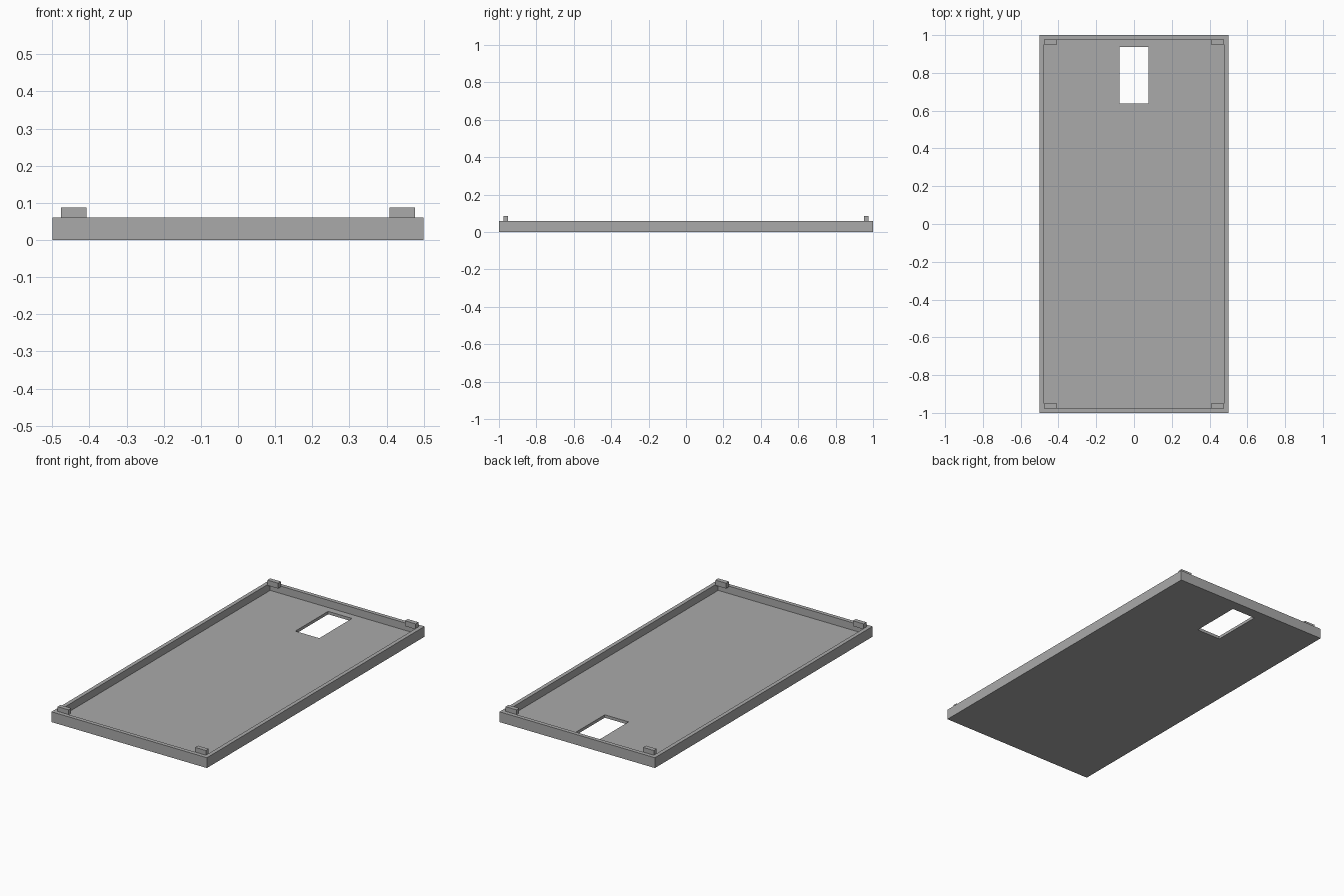
import bpy
import bmesh
from mathutils import Matrix, Vector

cube = bpy.data.objects.get("Cube")
if cube:
    bpy.data.objects.remove(cube, do_unlink=True)

grey = bpy.data.materials.new("plain grey")
grey.use_nodes = True
colour = (0.4, 0.4, 0.4, 1)
grey.diffuse_color = colour
grey.node_tree.nodes["Principled BSDF"].inputs["Base Color"].default_value = colour


def box(name, low, high):
    """Flat-faced box between two opposite corners."""
    low, high = Vector(low), Vector(high)
    bm = bmesh.new()
    bmesh.ops.create_cube(bm, size=1, matrix=Matrix.Translation((low + high) / 2)
                          @ Matrix.Diagonal((*(high - low), 1)))
    mesh = bpy.data.meshes.new(name)
    bm.to_mesh(mesh)
    bm.free()
    mesh.materials.append(grey)
    obj = bpy.data.objects.new(name, mesh)
    bpy.context.collection.objects.link(obj)
    return obj


def cut(target, cutter):
    mod = target.modifiers.new(cutter.name, 'BOOLEAN')
    mod.operation = 'DIFFERENCE'
    mod.solver = 'EXACT'
    mod.object = cutter
    cutter.hide_render = True
    cutter.hide_set(True)


width, length = 0.5, 1.0      # half sizes
rim, floor, wall = 0.06, 0.017, 0.023

# Shallow tray with a window through its floor
tray = box("tray", (-width, -length, 0), (width, length, rim))
cut(tray, box("recess_cutter", (wall - width, wall - length, floor),
              (width - wall, length - wall, 0.2)))
cut(tray, box("window_cutter", (-0.077, 0.637, -0.1), (0.077, 0.938, 0.1)))

# Clip tabs against the end walls, one in each corner
for side, x in (("right", -1), ("left", 1)):
    for end, y in (("front", -1), ("back", 1)):
        xs = sorted((x * 0.408, x * (width - wall)))
        ys = sorted((y * 0.951, y * (length - wall)))
        box(f"{end}_{side}_tab", (xs[0], ys[0], rim - 0.004), (xs[1], ys[1], 0.087))
